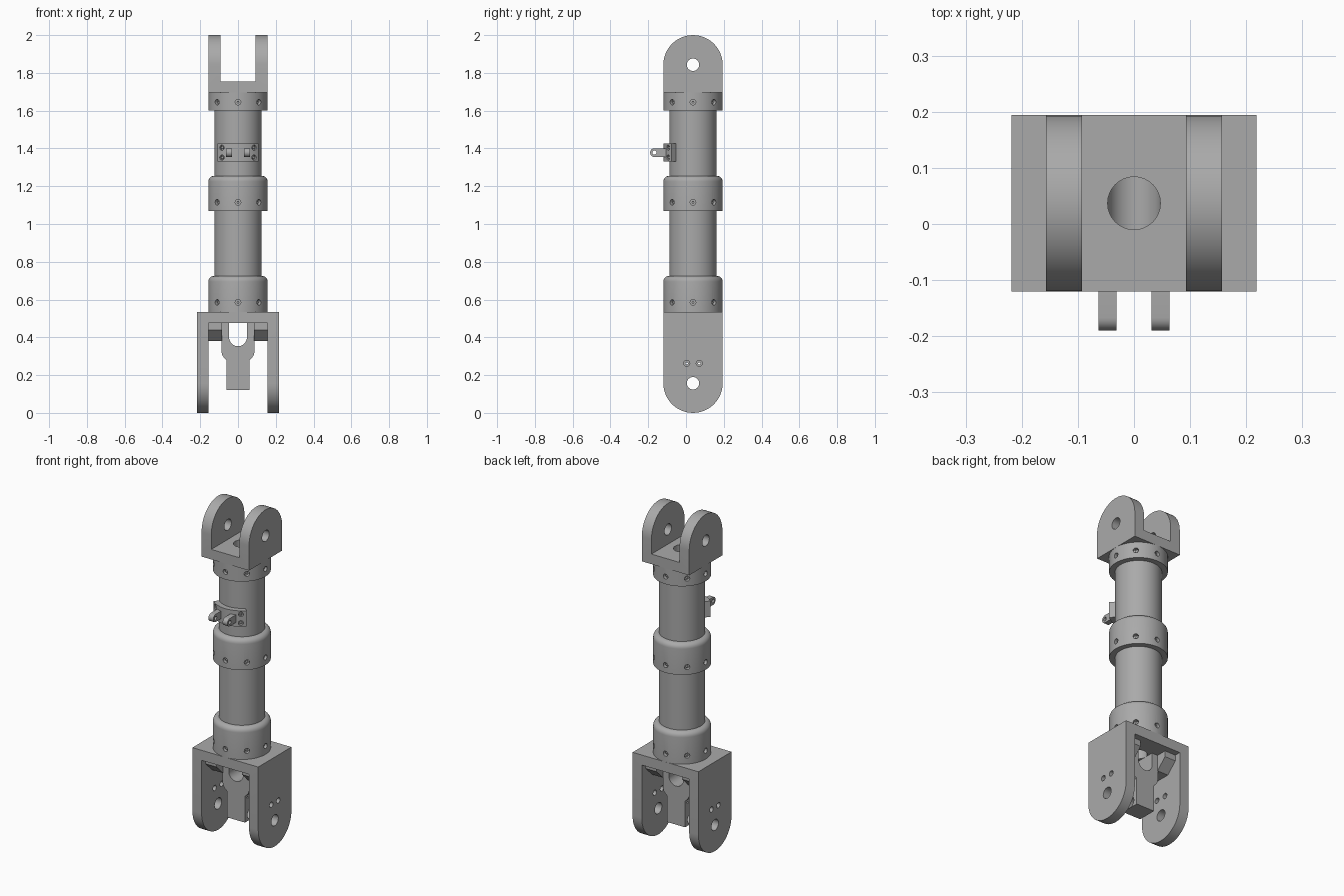
import bpy
import bmesh
from math import pi, sin, cos, radians
from mathutils import Matrix, Vector

if "Cube" in bpy.data.objects:
    bpy.data.objects.remove(bpy.data.objects["Cube"])

AXIS = 0.037       # y of the strut's centre line
R = 0.157          # collar and clevis radius
TUBE = 0.125       # tube radius
BORE = 0.047

metal = bpy.data.materials.new("grey metal")
metal.use_nodes = True
metal.diffuse_color = (0.4, 0.4, 0.4, 1)
metal.node_tree.nodes["Principled BSDF"].inputs["Base Color"].default_value = (0.4, 0.4, 0.4, 1)


def finish(name, bm):
    bmesh.ops.recalc_face_normals(bm, faces=bm.faces)
    mesh = bpy.data.meshes.new(name)
    bm.to_mesh(mesh)
    bm.free()
    mesh.materials.append(metal)
    obj = bpy.data.objects.new(name, mesh)
    bpy.context.collection.objects.link(obj)
    return obj


def smooth(obj):
    bpy.ops.object.select_all(action='DESELECT')
    obj.select_set(True)
    bpy.context.view_layer.objects.active = obj
    bpy.ops.object.shade_smooth_by_angle(angle=radians(30))


def prism(bm, outline, axis, lo, hi):
    """Extrude a 2D outline along x (outline is y, z) or y (outline is x, z)."""
    def place(p, d):
        return (d, p[0], p[1]) if axis == 'x' else (p[0], d, p[1])
    a = [bm.verts.new(place(p, lo)) for p in outline]
    b = [bm.verts.new(place(p, hi)) for p in outline]
    bm.faces.new(a)
    bm.faces.new(b)
    for i in range(len(a)):
        j = i - 1
        bm.faces.new((a[j], a[i], b[i], b[j]))


def box(bm, x, y, z):
    prism(bm, [(y[0], z[0]), (y[1], z[0]), (y[1], z[1]), (y[0], z[1])], 'x', *x)


def rod(bm, centre, direction, radius, length, segments=32):
    turn = Vector(direction).to_track_quat('Z', 'Y').to_matrix().to_4x4()
    bmesh.ops.create_cone(bm, cap_ends=True, segments=segments, radius1=radius, radius2=radius,
                          depth=length, matrix=Matrix.Translation(centre) @ turn)


def lathe(name, profile, segments=64):
    """Closed ring from an (r, z) section around the centre line."""
    bm = bmesh.new()
    rings = []
    for i in range(segments):
        a = 2 * pi * i / segments
        rings.append([bm.verts.new((r * sin(a), AXIS - r * cos(a), z)) for r, z in profile])
    for i in range(segments):
        p, q = rings[i - 1], rings[i]
        for k in range(len(profile)):
            bm.faces.new((p[k - 1], p[k], q[k], q[k - 1]))
    return finish(name, bm)


def cut(obj, bm):
    """Subtract the shapes in bm and bake the result."""
    tool = finish("cutter", bm)
    tool.hide_render = True
    mod = obj.modifiers.new("cut", 'BOOLEAN')
    mod.object, mod.operation, mod.solver = tool, 'DIFFERENCE', 'EXACT'
    deps = bpy.context.evaluated_depsgraph_get()
    mesh = bpy.data.meshes.new_from_object(obj.evaluated_get(deps))
    obj.modifiers.clear()
    obj.data = mesh
    bpy.data.objects.remove(tool)


def arc(cx, cz, r, start, end, steps=24):
    return [(cx + r * cos(radians(start + (end - start) * i / steps)),
             cz + r * sin(radians(start + (end - start) * i / steps))) for i in range(steps + 1)]


def radial(angle, r, z):
    return Vector((r * sin(angle), AXIS - r * cos(angle), z))


# Lower clevis: round-ended fork pointing down
bm = bmesh.new()
prism(bm, arc(AXIS, R, R, 180, 360) + [(AXIS + R, 0.535), (AXIS - R, 0.535)], 'x', -0.218, 0.218)
lower_clevis = finish("lower_clevis", bm)
bm = bmesh.new()
box(bm, (-R, R), (-1, 1), (-1, 0.475))
cut(lower_clevis, bm)
bm = bmesh.new()
rod(bm, (0, AXIS, R), (1, 0, 0), 0.033, 1)
for dy in (-0.033, 0.033):
    rod(bm, (0, AXIS + dy, 0.262), (1, 0, 0), 0.016, 1)
rod(bm, (0, AXIS, 0.5), (0, 0, 1), BORE, 0.1)
cut(lower_clevis, bm)
smooth(lower_clevis)

# Centre tongue with a U-shaped notch at its top
half = [(0.06, 0.122), (0.06, 0.28), (0.073, 0.29), (0.083, 0.305), (0.088, 0.325), (0.088, 0.475)]
outline = half + [(BORE, 0.475)] + arc(0, 0.4, BORE, 0, -180) + [(-BORE, 0.475)]
outline += [(-x, z) for x, z in reversed(half)]
bm = bmesh.new()
prism(bm, outline, 'y', AXIS - 0.057, AXIS + 0.057)
tongue = finish("centre_tongue", bm)
bm = bmesh.new()
rod(bm, (0, AXIS, R), (1, 0, 0), 0.033, 1)
for dy in (-0.033, 0.033):
    rod(bm, (0, AXIS + dy, 0.262), (1, 0, 0), 0.006, 1, 12)
cut(tongue, bm)
smooth(tongue)

# Sloped gussets between the tongue and the fork legs
for side, lo in (("left", 0.085), ("right", -R)):
    bm = bmesh.new()
    prism(bm, [(AXIS - 0.12, 0.475), (AXIS - 0.12, 0.44), (AXIS - 0.057, 0.38),
               (AXIS + 0.057, 0.38), (AXIS + 0.12, 0.44), (AXIS + 0.12, 0.475)], 'x', lo, lo + R - 0.085)
    finish(side + "_gusset", bm)

# Upper clevis: round-ended fork pointing up
bm = bmesh.new()
prism(bm, arc(AXIS, 2 - R, R, 0, 180) + [(AXIS - R, 1.695), (AXIS + R, 1.695)], 'x', -R, R)
upper_clevis = finish("upper_clevis", bm)
bm = bmesh.new()
box(bm, (-0.093, 0.093), (-1, 1), (1.755, 3))
cut(upper_clevis, bm)
bm = bmesh.new()
rod(bm, (0, AXIS, 2 - R), (1, 0, 0), 0.033, 1)
rod(bm, (0, AXIS, 1.72), (0, 0, 1), BORE, 0.1)
cut(upper_clevis, bm)
smooth(upper_clevis)

# Main tube
smooth(lathe("main_tube", [(BORE, 0.535), (TUBE, 0.535), (TUBE, 1.695), (BORE, 1.695)]))

# Collars, each with eight recessed screw holes
for name, z0, z1, hole_z, rounding in (("lower_collar", 0.535, 0.725, 0.585, 0.03),
                                       ("middle_collar", 1.07, 1.255, 1.115, 0.03),
                                       ("upper_collar", 1.6, 1.695, 1.645, 0)):
    inner = TUBE - 0.01
    top = arc(R - rounding, z1 - rounding, rounding, 0, 90, 6) if rounding else [(R, z1)]
    collar = lathe(name, [(inner, z0), (R, z0)] + top + [(inner, z1)])
    bm = bmesh.new()
    screws = bmesh.new()
    for i in range(8):
        a = i * pi / 4
        rod(bm, radial(a, R, hole_z), radial(a, 1, 0) - radial(a, 0, 0), 0.015, 0.04, 20)
        rod(screws, radial(a, R - 0.02, hole_z), radial(a, 1, 0) - radial(a, 0, 0), 0.007, 0.016, 12)
    cut(collar, bm)
    smooth(collar)
    smooth(finish(name + "_screws", screws))

# Curved saddle bracket on the front of the tube
angles = [radians(-44 + 88 * i / 24) for i in range(25)]
section = [radial(a, R, 0) for a in angles] + [radial(a, TUBE - 0.003, 0) for a in reversed(angles)]
bm = bmesh.new()
low = bm.faces.new([bm.verts.new(p + Vector((0, 0, 1.33))) for p in section])
new = bmesh.ops.extrude_face_region(bm, geom=[low])["geom"]
bmesh.ops.translate(bm, vec=(0, 0, 0.095), verts=[v for v in new if isinstance(v, bmesh.types.BMVert)])
saddle = finish("saddle_bracket", bm)
bm = bmesh.new()
screws = bmesh.new()
for a in (radians(-33), radians(33)):
    for z in (1.352, 1.404):
        out = radial(a, 1, 0) - radial(a, 0, 0)
        rod(bm, radial(a, R, z), out, 0.014, 0.03, 20)
        rod(screws, radial(a, R - 0.012, z), out, 0.007, 0.016, 12)
cut(saddle, bm)
smooth(saddle)
smooth(finish("saddle_screws", screws))

# Pair of rounded lugs on the saddle
for side, lo in (("left", 0.031), ("right", -0.063)):
    bm = bmesh.new()
    prism(bm, arc(-0.167, 1.378, 0.023, 90, 270, 12) + [(-0.1, 1.355), (-0.1, 1.401)], 'x', lo, lo + 0.032)
    lug = finish(side + "_lug", bm)
    bm = bmesh.new()
    rod(bm, (0, -0.167, 1.378), (1, 0, 0), 0.011, 1, 20)
    cut(lug, bm)
    smooth(lug)
